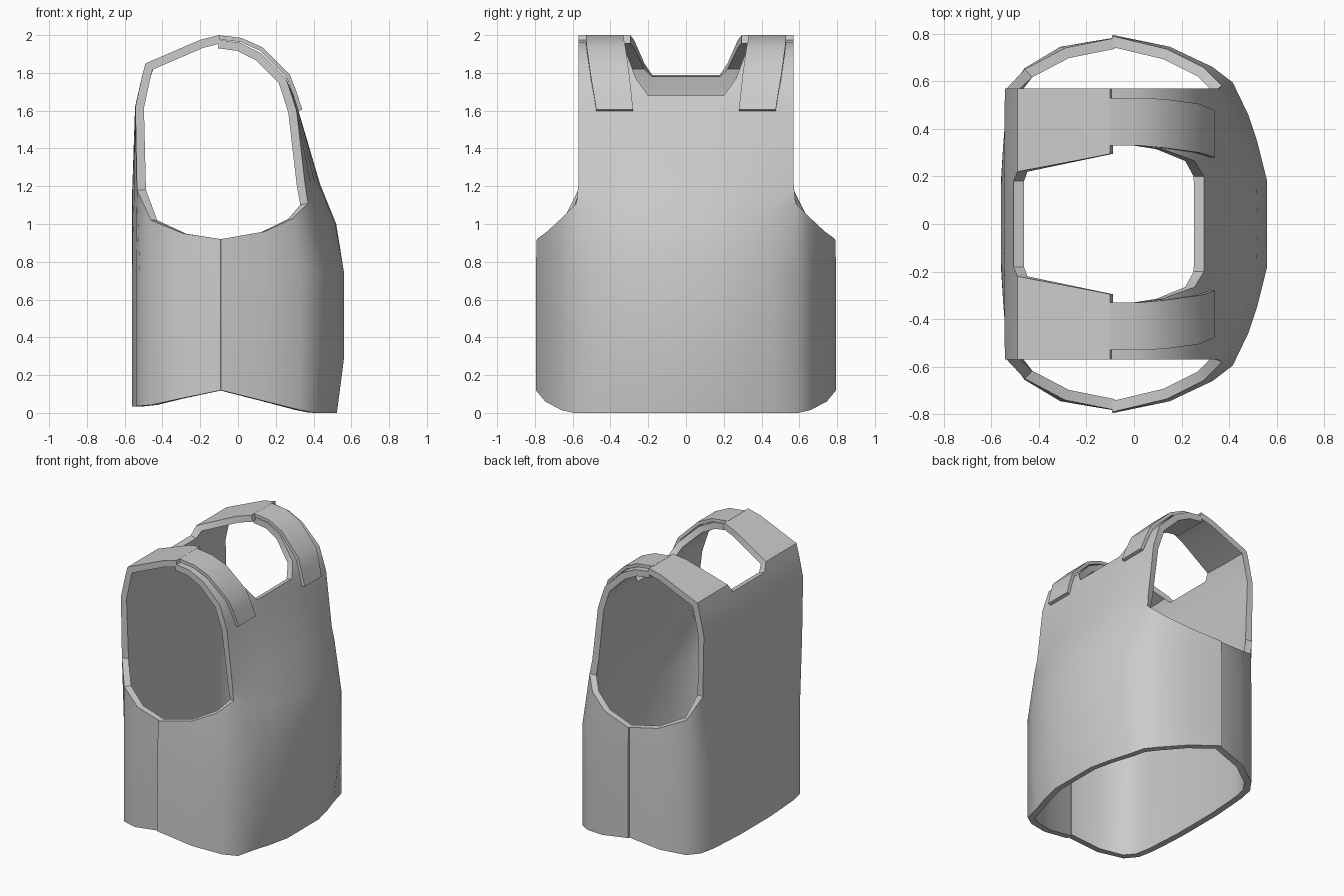
import bpy, bmesh

if "Cube" in bpy.data.objects:
    bpy.data.objects.remove(bpy.data.objects["Cube"])

HALF = 0.57  # half width of the upper panels


def finish(name, quads, thickness, outward):
    """Mirror quads across y, weld, thicken inwards and shade."""
    bm = bmesh.new()
    for s in (1, -1):
        for q in quads:
            bm.faces.new([bm.verts.new((x, s * y, z)) for x, y, z in q])
    bmesh.ops.remove_doubles(bm, verts=bm.verts, dist=0.0005)
    bmesh.ops.recalc_face_normals(bm, faces=bm.faces)
    # check each separate shell against its outward direction
    todo = set(bm.faces)
    while todo:
        island, stack = set(), [todo.pop()]
        while stack:
            f = stack.pop()
            island.add(f)
            for e in f.edges:
                for g in e.link_faces:
                    if g in todo:
                        todo.remove(g)
                        stack.append(g)
        if sum(f.normal.x * f.calc_area() for f in island) * outward < 0:
            bmesh.ops.reverse_faces(bm, faces=list(island))
    me = bpy.data.meshes.new(name)
    bm.to_mesh(me)
    bm.free()
    ob = bpy.data.objects.new(name, me)
    bpy.context.collection.objects.link(ob)
    bpy.ops.object.select_all(action='DESELECT')
    bpy.context.view_layer.objects.active = ob
    ob.select_set(True)
    m = ob.modifiers.new("thickness", 'SOLIDIFY')
    m.thickness, m.offset, m.use_even_offset = thickness, -1, True
    bpy.ops.object.modifier_apply(modifier=m.name)
    bpy.ops.object.shade_smooth_by_angle(angle=0.6)
    return ob


def grid(rows):
    return [(a[i], a[i + 1], b[i + 1], b[i])
            for a, b in zip(rows, rows[1:]) for i in range(len(a) - 1)]


def panel(name, ring, hem, hem_scale, top, upper, strap, outward):
    """Lower half-wrap, flat upper panel and shoulder strap as one shell."""
    low = [[(x * (hem_scale if i < 4 else 1), y, z)
            for i, ((x, y), z) in enumerate(zip(ring, hem))]]
    low += [[(x, y, h) for x, y in ring] for h in (0.28, 0.75)]
    low.append(top)
    # upper rows: centre x, edge x, z, y of columns 1 and 2
    up = [top[:5]]
    for xc, xe, z, y1, y2 in upper:
        ys = (0, y1, y2, (y2 + HALF) / 2, HALF)
        up.append([(xc + (xe - xc) * (y / HALF) ** 2, y, z) for y in ys])
    # shoulder rows: x, z, y of neck edge
    sh = [up[-1][2:]]
    for x, z, y in strap:
        sh.append([(x, v, z) for v in (y, (y + HALF) / 2, HALF)])
    finish(name, grid(low) + grid(up) + grid(sh), 0.045, outward)


# Chest side, faces +x
panel("front_panel",
      [(.56, 0), (.56, .18), (.52, .34), (.48, .46), (.415, .595),
       (.33, .66), (.15, .745), (-.09, .795)],
      [0, 0, 0, 0, 0, .015, .06, .12], 0.935,
      [(.52, 0, 1.0), (.515, .18, 1.0), (.48, .34, 1.02), (.435, .46, 1.05),
       (.37, .58, 1.11), (.29, .66, 1.03), (.14, .735, .96), (-.09, .79, .92)],
      [(.435, .355, 1.21, .17, .32), (.32, .31, 1.6, .16, .25),
       (.295, .285, 1.68, .155, .2)],
      [(.255, 1.77, .265), (.12, 1.905, .315), (.01, 1.96, .33),
       (-.1, 1.975, .33)], 1)

# Back side, faces -x, laps over the shoulder
panel("back_panel",
      [(-.56, 0), (-.56, .17), (-.55, .33), (-.54, .46), (-.52, .57),
       (-.46, .655), (-.31, .745), (-.09, .782)],
      [.035, .035, .035, .035, .037, .042, .075, .12], 1.0,
      [(-.56, 0, 1.18), (-.558, .17, 1.18), (-.55, .33, 1.18),
       (-.54, .46, 1.18), (-.535, .57, 1.18), (-.46, .65, 1.02),
       (-.29, .74, .95), (-.09, .78, .92)],
      [(-.545, -.543, 1.62, .15, .22), (-.506, -.506, 1.79, .13, .18)],
      [(-.49, 1.85, .22), (-.2, 1.975, .275), (-.1, 2.0, .295)], -1)

# Shoulder straps lying on the front panel: x, z, inner y, outer y
path = [(-.105, 2.0, .33, .53), (.02, 1.985, .33, .53), (.13, 1.935, .32, .525),
        (.275, 1.79, .30, .505), (.31, 1.7, .29, .49), (.34, 1.605, .28, .475)]
finish("shoulder_straps",
       grid([[(x, a, z), (x, b, z)] for x, z, a, b in path]), 0.022, 1)
